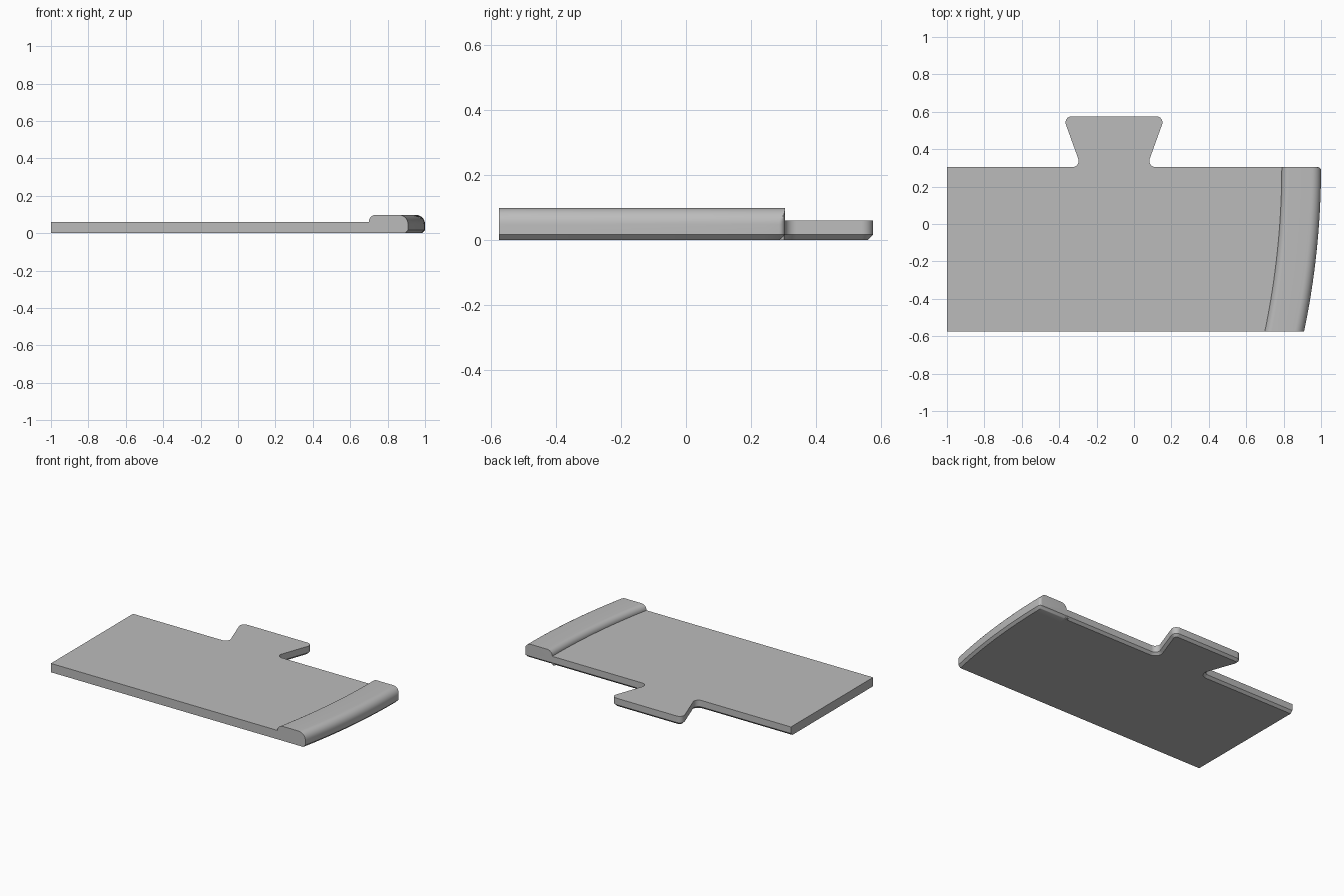
import bpy, bmesh, math
from mathutils import Vector

cube = bpy.data.objects.get("Cube")
if cube:
    bpy.data.objects.remove(cube, do_unlink=True)

FRONT, BACK, TAB_END = -0.576, 0.304, 0.576
THICK, RAIL_TOP, RAIL_W = 0.06, 0.098, 0.21
CHAMFER, CORNER = 0.016, 0.018
ARC_R = 4.3

grey = bpy.data.materials.new("plain grey")
grey.use_nodes = True
colour = (0.5, 0.5, 0.5, 1)
grey.diffuse_color = colour
grey.node_tree.nodes["Principled BSDF"].inputs["Base Color"].default_value = colour


def finish(bm, name):
    bmesh.ops.recalc_face_normals(bm, faces=bm.faces)
    mesh = bpy.data.meshes.new(name)
    bm.to_mesh(mesh)
    bm.free()
    mesh.materials.append(grey)
    obj = bpy.data.objects.new(name, mesh)
    bpy.context.collection.objects.link(obj)
    bpy.ops.object.select_all(action='DESELECT')
    obj.select_set(True)
    bpy.context.view_layer.objects.active = obj
    bpy.ops.object.shade_smooth_by_angle(angle=math.radians(30))
    return obj


def inner_x(y):
    """Curved line where the rail meets the plate."""
    return 1 - RAIL_W - ARC_R + math.sqrt(ARC_R ** 2 - (y - BACK) ** 2)


def fillet(before, corner, after, radius, steps=8):
    """Points of a round replacing a sharp outline corner."""
    p, a, b = (Vector(v) for v in (corner, before, after))
    u, v = (a - p).normalized(), (b - p).normalized()
    half = u.angle(v) / 2
    centre = p + (u + v).normalized() * radius / math.sin(half)
    start = p + u * radius / math.tan(half) - centre
    end = p + v * radius / math.tan(half) - centre
    sweep = math.pi - 2 * half
    return [centre + (start * math.sin(sweep * (1 - i / steps))
                      + end * math.sin(sweep * i / steps)) / math.sin(sweep)
            for i in range(steps + 1)]


# Stations along the rail, closer together round the back corner
ys = [FRONT + (BACK - CORNER - FRONT) * i / 20 for i in range(21)]
ys += [BACK - CORNER + CORNER * math.sin(math.pi / 2 * i / 6) for i in range(1, 7)]

# Plate with dovetail tab
tab_x = -0.107
sharp = [(1, BACK), (tab_x + 0.175, BACK), (tab_x + 0.273, TAB_END),
         (tab_x - 0.273, TAB_END), (tab_x - 0.175, BACK), (-1, BACK)]
outline = [Vector((-1, FRONT))] + [Vector((inner_x(y), y)) for y in ys]
for i in range(1, 5):
    outline += fillet(sharp[i - 1], sharp[i], sharp[i + 1], 0.033)
outline.append(Vector((-1, BACK)))

bm = bmesh.new()
base = bm.faces.new([bm.verts.new((p.x, p.y, 0)) for p in outline])
top = bmesh.ops.extrude_face_region(bm, geom=[base], use_keep_orig=True)["geom"]
bmesh.ops.translate(bm, vec=(0, 0, THICK),
                    verts=[g for g in top if isinstance(g, bmesh.types.BMVert)])
# Chamfer only the lower back edge and the tab
lower = [e for e in bm.edges
         if all(v.co.z < 0.001 and v.co.y > BACK - 0.001 for v in e.verts)]
bmesh.ops.bevel(bm, geom=lower, offset=CHAMFER, segments=1, affect='EDGES')
finish(bm, "plate_with_tab")

# Raised curved rail: cross-section of offset from the inner line and height
step = RAIL_TOP - THICK
nose = 0.05
profile = [(0, 0)]
for i in range(9):
    a = math.pi / 2 * i / 8
    profile.append((step - step * math.cos(a), THICK + step * math.sin(a)))
for i in range(11):
    a = math.pi / 2 * i / 10
    profile.append((RAIL_W - nose + nose * math.sin(a),
                    RAIL_TOP - nose + nose * math.cos(a)))
profile += [(RAIL_W, CHAMFER), (RAIL_W - CHAMFER, 0)]

bm = bmesh.new()
rings = []
for y in ys:
    dy = max(0, y - (BACK - CORNER))
    inset = CORNER - math.sqrt(max(0, CORNER ** 2 - dy ** 2))
    lift = max(0, y - (BACK - CHAMFER))
    ring = []
    for off, z in profile:
        limit = RAIL_W - inset - max(0, CHAMFER - z)
        ring.append(bm.verts.new((inner_x(y) + min(off, limit), y, max(z, lift))))
    rings.append(ring)
n = len(profile)
for r, s in zip(rings, rings[1:]):
    for i in range(n):
        j = (i + 1) % n
        bm.faces.new((r[i], r[j], s[j], s[i]))
bm.faces.new(rings[0])
bm.faces.new(rings[-1])
finish(bm, "curved_rail")
